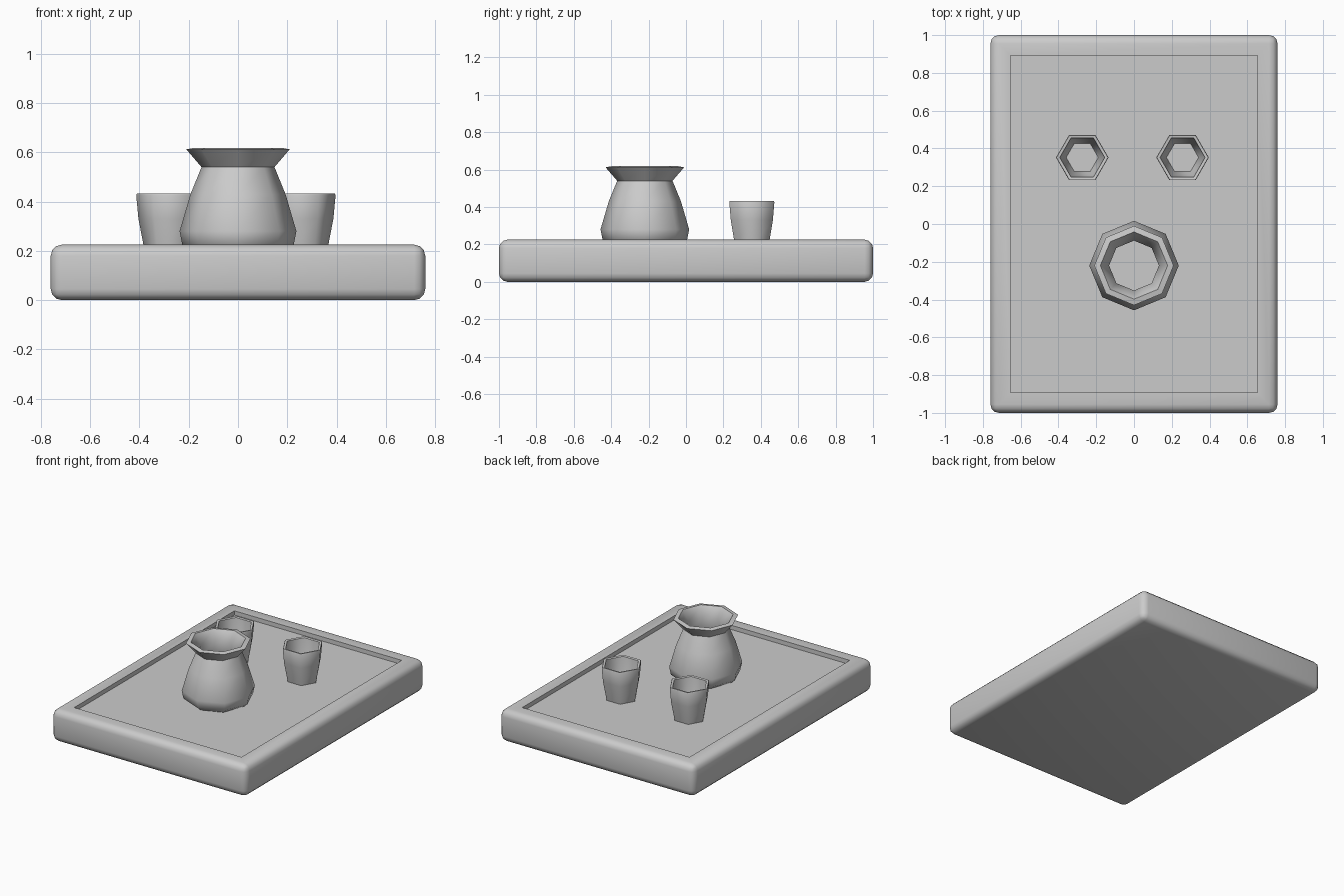
import bpy, bmesh, math

if "Cube" in bpy.data.objects:
    bpy.data.objects.remove(bpy.data.objects["Cube"])


def finish(bm, name, angle):
    bmesh.ops.recalc_face_normals(bm, faces=bm.faces)
    mesh = bpy.data.meshes.new(name)
    bm.to_mesh(mesh)
    bm.free()
    obj = bpy.data.objects.new(name, mesh)
    bpy.context.collection.objects.link(obj)
    bpy.ops.object.select_all(action='DESELECT')
    obj.select_set(True)
    bpy.context.view_layer.objects.active = obj
    bpy.ops.object.shade_smooth_by_angle(angle=math.radians(angle))
    return obj


def lathe(name, profile, sides, x, y, angle):
    """Closed vessel: profile runs from outer base over the lip to inner floor."""
    bm = bmesh.new()
    rings = []
    for r, z in profile:
        rings.append([bm.verts.new((x + r * math.cos(2 * math.pi * i / sides),
                                    y + r * math.sin(2 * math.pi * i / sides), z))
                      for i in range(sides)])
    for a, b in zip(rings, rings[1:]):
        for i in range(sides):
            j = (i + 1) % sides
            bm.faces.new((a[i], a[j], b[j], b[i]))
    bm.faces.new(rings[0])
    bm.faces.new(rings[-1])
    return finish(bm, name, angle)


FLOOR = 0.195

# tray: rounded slab with a shallow recessed floor
W, D, H = 0.76, 1.0, 0.225
bm = bmesh.new()
bmesh.ops.create_cube(bm, size=1)
for v in bm.verts:
    v.co.x *= 2 * W
    v.co.y *= 2 * D
    v.co.z = (v.co.z + 0.5) * H
bmesh.ops.bevel(bm, geom=bm.edges[:], offset=0.045, segments=3,
                profile=0.5, affect='EDGES')
bm.faces.ensure_lookup_table()
top = max(bm.faces, key=lambda f: (round(f.calc_center_median().z, 4), f.calc_area()))
bmesh.ops.inset_region(bm, faces=[top], thickness=0.088)
inner = bmesh.ops.extrude_face_region(bm, geom=[top])
for v in [g for g in inner['geom'] if isinstance(g, bmesh.types.BMVert)]:
    v.co.z = FLOOR
if top.is_valid:
    bmesh.ops.delete(bm, geom=[top], context='FACES_ONLY')
finish(bm, "tray", 40)

# jug: eight-sided pot with flared neck
lathe("jug", [(0.19, FLOOR), (0.226, 0.225), (0.237, 0.28), (0.193, 0.43),
              (0.148, 0.54), (0.21, 0.612), (0.178, 0.618), (0.132, 0.545),
              (0.17, 0.43), (0.212, 0.285), (0.175, 0.22)], 8, 0, -0.22, 50)

# pair of six-sided cups
for name, x in (("left_cup", -0.274), ("right_cup", 0.257)):
    lathe(name, [(0.104, FLOOR), (0.13, 0.33), (0.139, 0.425), (0.136, 0.433),
                 (0.119, 0.43), (0.109, 0.33), (0.085, 0.22)], 6, x, 0.352, 61)
